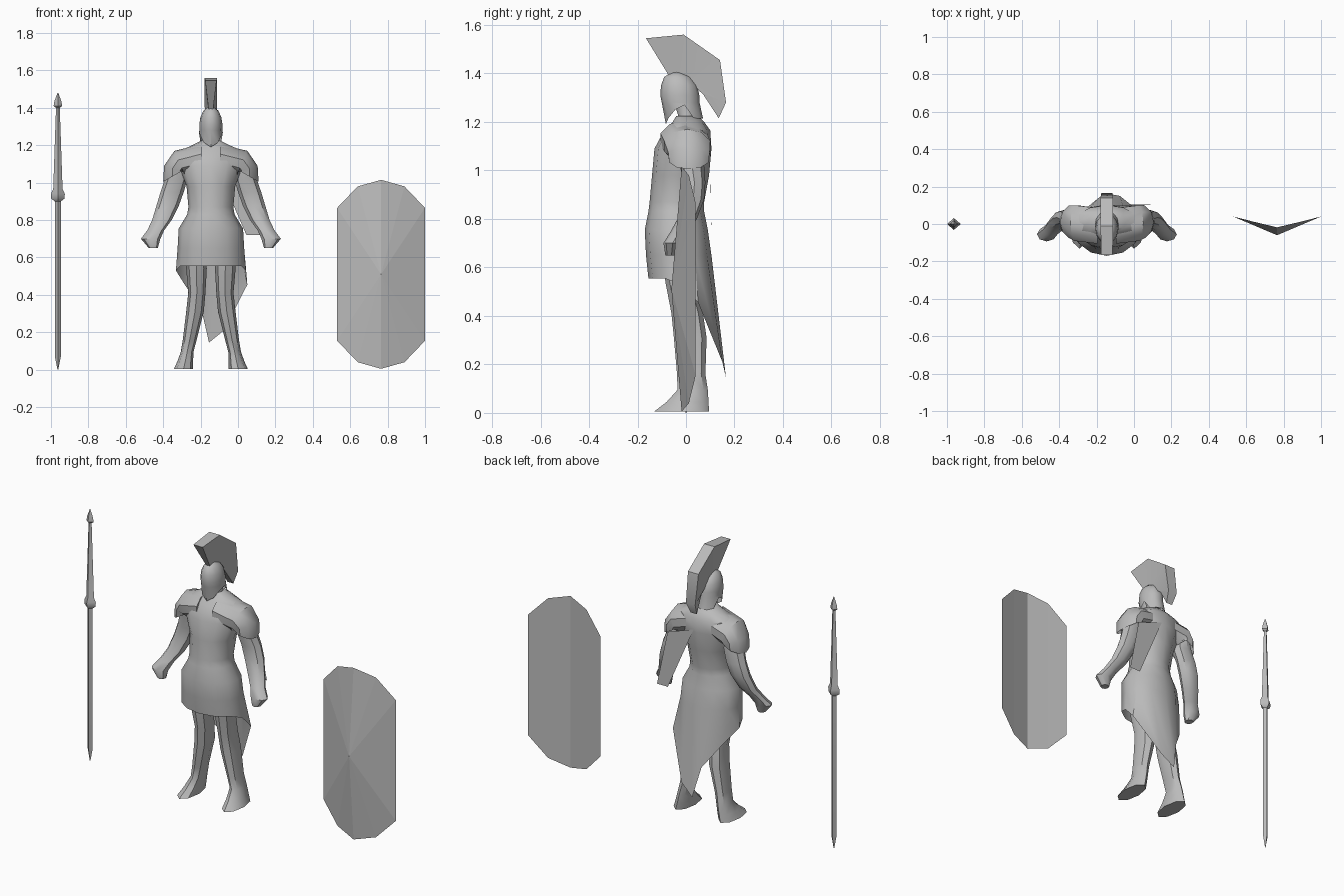
import bpy, bmesh, math
from mathutils import Vector

CX = -0.145  # figure centre line
grey = bpy.data.materials.new("plain grey")
grey.diffuse_color = (0.5, 0.5, 0.5, 1)


def make(name, verts, faces, offset=0.0, smooth=40):
    mesh = bpy.data.meshes.new(name)
    mesh.from_pydata([(v[0] + offset, v[1], v[2]) for v in verts], [], faces)
    bm = bmesh.new()
    bm.from_mesh(mesh)
    bmesh.ops.recalc_face_normals(bm, faces=bm.faces)
    bm.to_mesh(mesh)
    bm.free()
    mesh.materials.append(grey)
    ob = bpy.data.objects.new(name, mesh)
    bpy.context.collection.objects.link(ob)
    if smooth:
        bpy.ops.object.select_all(action='DESELECT')
        ob.select_set(True)
        bpy.context.view_layer.objects.active = ob
        bpy.ops.object.shade_smooth_by_angle(angle=math.radians(smooth))
    return ob


def loft(name, rings, start=True, end=True, **kw):
    """Skin a list of equal-length point rings."""
    n = len(rings[0])
    verts = [p for r in rings for p in r]
    faces = []
    for i in range(len(rings) - 1):
        for j in range(n):
            k = (j + 1) % n
            faces.append((i*n + j, i*n + k, (i+1)*n + k, (i+1)*n + j))
    if start:
        faces.append(tuple(range(n)))
    if end:
        faces.append(tuple(range(len(verts) - n, len(verts))))
    return make(name, verts, faces, **kw)


def oval(c, u, v, n=10):
    c, u, v = Vector(c), Vector(u), Vector(v)
    return [c + u * math.cos(2*math.pi*i/n) + v * math.sin(2*math.pi*i/n) for i in range(n)]


def level(cx, hw, yf, yb, z, n=10):
    """Horizontal oval given by half width, front y, back y."""
    return oval((cx, (yf + yb)/2, z), (hw, 0, 0), (0, (yb - yf)/2, 0), n)


def flip(rings, s):
    return [[(p[0]*s, p[1], p[2]) for p in r] for r in rings]


# Tunic, with a hem that falls to a long point at the back
tunic = [level(0, *r, n=12) for r in (
    (0.05, -0.04, 0.05, 1.225), (0.10, -0.055, 0.075, 1.2),
    (0.18, -0.09, 0.10, 1.165), (0.17, -0.13, 0.105, 1.09),
    (0.13, -0.14, 0.095, 0.98), (0.12, -0.15, 0.075, 0.87),
    (0.127, -0.155, 0.075, 0.83), (0.172, -0.17, 0.09, 0.755),
    (0.178, -0.165, 0.105, 0.65))]
hem = level(0, 0.187, -0.155, 0.11, 0.555, n=12)
hem[0].z = hem[6].z = 0.53
hem[1] = Vector((0.195, 0.05, 0.455))
hem[2] = Vector((0.07, 0.15, 0.21))
hem[3] = Vector((-0.01, 0.165, 0.145))
hem[4] = Vector((-0.05, 0.135, 0.32))
hem[5] = Vector((-0.14, 0.06, 0.455))
loft("tunic", tunic + [hem], end=False, offset=CX)

for s, side in ((-1, "right"), (1, "left")):
    # Short cape sleeve
    sleeve = [oval((0.05, -0.01, 1.13), (0, 0, 0.075), (0, 0.1, 0)),
              oval((0.165, 0.005, 1.1), (0.03, 0, 0.07), (0, 0.1, 0)),
              oval((0.185, 0.012, 1.07), (0.065, 0, 0.02), (0, 0.09, 0)),
              oval((0.185, 0.012, 1.045), (0.07, 0, -0.04), (0, 0.085, 0))]
    loft(side + "_sleeve", flip(sleeve, s), end=False, offset=CX)

    # Arm and closed hand
    arm = [level(x, hw, y - hy, y + hy, z, 8) for x, hw, y, hy, z in (
        (0.18, 0.05, 0.02, 0.05, 1.09), (0.185, 0.06, 0.025, 0.05, 1.02),
        (0.207, 0.062, 0.035, 0.045, 0.95), (0.23, 0.06, 0.03, 0.045, 0.88),
        (0.262, 0.052, 0.005, 0.04, 0.80), (0.295, 0.045, -0.03, 0.035, 0.745),
        (0.322, 0.052, -0.055, 0.038, 0.70), (0.308, 0.024, -0.06, 0.025, 0.65))]
    loft(side + "_arm", flip(arm, s), offset=CX)

    # Leg running down into the foot
    leg = [level(*r, 8) for r in (
        (0.08, 0.055, -0.095, 0.03, 0.64), (0.077, 0.055, -0.085, 0.035, 0.54),
        (0.075, 0.046, -0.06, 0.07, 0.41), (0.085, 0.047, -0.05, 0.085, 0.31),
        (0.113, 0.037, -0.037, 0.08, 0.16), (0.127, 0.034, -0.035, 0.09, 0.095),
        (0.137, 0.042, -0.08, 0.093, 0.045), (0.146, 0.051, -0.132, 0.095, 0.005))]
    loft(side + "_leg", flip(leg, s), offset=CX)

# Loose cloth flap on the back
make("back_flap", [(-0.12, 0.1, 1.1), (0.05, 0.1, 1.04), (0.115, 0.105, 0.72), (0.045, 0.105, 0.72)],
     [(0, 1, 2, 3)], smooth=0)

# Neck and face
loft("neck", [level(0, *r) for r in ((0.055, -0.04, 0.05, 1.17), (0.038, -0.035, 0.04, 1.23),
                                     (0.042, -0.06, 0.04, 1.3))], offset=CX)

# Helmet with cheek guards and neck guard
helmet = [level(0, *r, n=12) for r in (
    (0.015, -0.06, -0.02, 1.405), (0.04, -0.09, 0.02, 1.385),
    (0.056, -0.103, 0.046, 1.35), (0.062, -0.106, 0.055, 1.31),
    (0.061, -0.1, 0.056, 1.28))]
rim = level(0, 0.064, -0.083, 0.07, 1.215, n=12)
for i, z in ((0, 1.27), (6, 1.27), (1, 1.215), (5, 1.215), (7, 1.25), (11, 1.25), (9, 1.19)):
    rim[i].z = z
for i in (8, 10):
    rim[i].x *= 1.2
loft("helmet", helmet + [rim], end=False, offset=CX)

# Crest fan: inner y, z, half width, outer y, z, half width
crest = [[(-a, y, z), (a, y, z), (b, Y, Z), (-b, Y, Z)] for y, z, a, Y, Z, b in (
    (-0.07, 1.39, 0.012, -0.165, 1.545, 0.03), (-0.02, 1.39, 0.014, -0.01, 1.56, 0.034),
    (0.03, 1.36, 0.014, 0.14, 1.455, 0.034), (0.052, 1.33, 0.012, 0.165, 1.28, 0.03),
    (0.07, 1.315, 0.008, 0.135, 1.215, 0.02))]
loft("crest", crest, offset=CX)

# Spear: radius and height profile
spear = [oval((-0.963, 0, z), (r, 0, 0), (0, r*0.85, 0), 4) for r, z in (
    (0.002, 0.0), (0.016, 0.07), (0.016, 0.9), (0.036, 0.915), (0.037, 0.94), (0.025, 0.965),
    (0.010, 1.4), (0.023, 1.41), (0.019, 1.435), (0.002, 1.48))]
loft("spear", spear)

# Shield: bent rim, faceted front boss, folded back
half = [(0, 0.505, -0.018), (0.125, 0.47, 0.012), (0.235, 0.355, 0.04)]
right = [(x, y, 0.51 + z) for x, z, y in half]
right += [(x, y, 0.51 - z) for x, z, y in reversed(half)]
outline = right + [(-x, y, z) for x, y, z in reversed(right[1:-1])]
front = (0, -0.06, 0.51)
n = len(outline)
fan = [(i, (i + 1) % n, n) for i in range(n)]
back = [(0, 1, 4, 5), (1, 2, 3, 4), (0, 5, 6, 9), (9, 6, 7, 8)]
make("shield", outline + [front], fan + back, offset=0.765, smooth=0)
